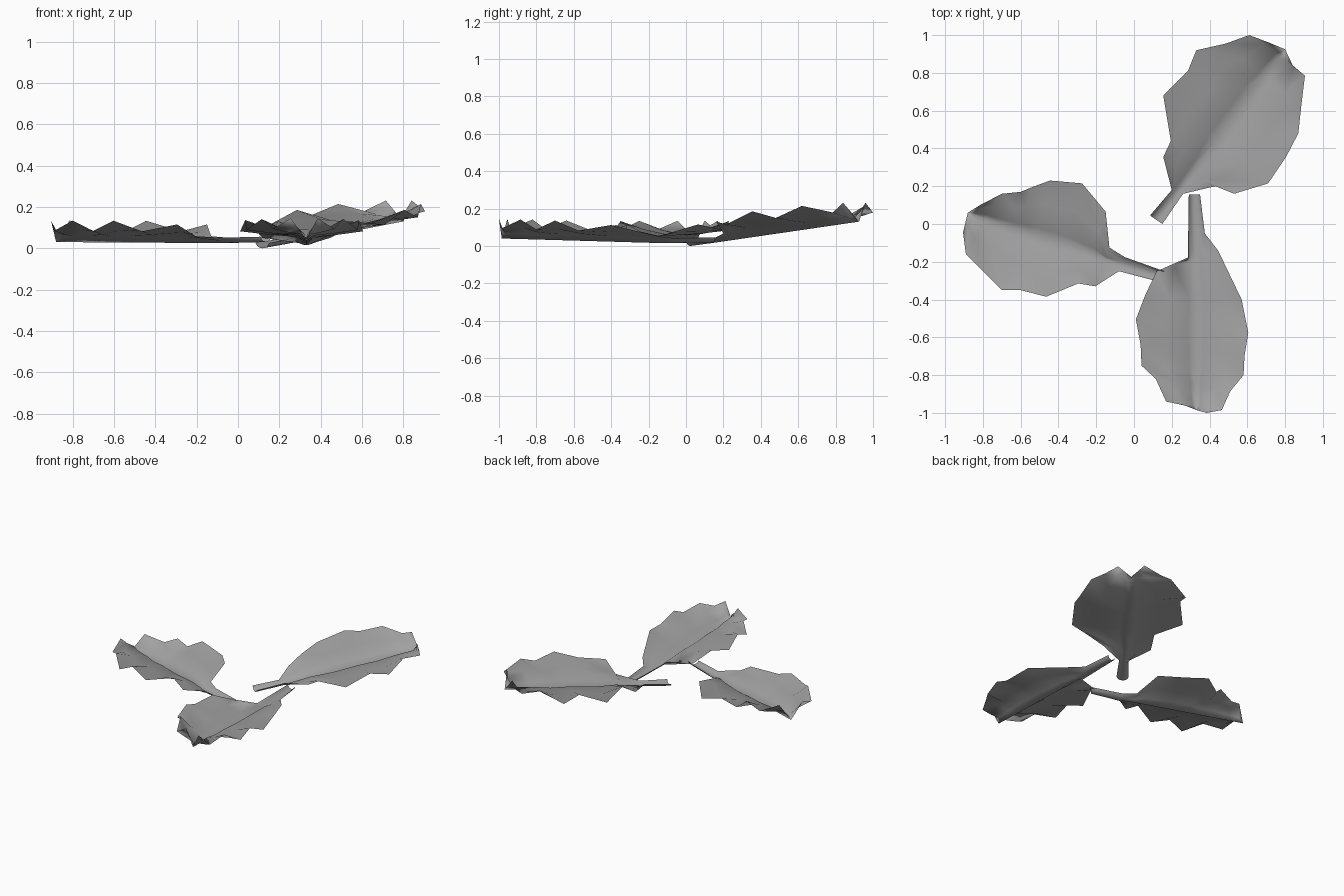
import bpy
import bmesh
from mathutils import Vector

if "Cube" in bpy.data.objects:
    bpy.data.objects.remove(bpy.data.objects["Cube"])

leaf_grey = bpy.data.materials.new("leaf_grey")
leaf_grey.use_nodes = True
grey = (0.36, 0.36, 0.36, 1)
leaf_grey.diffuse_color = grey
leaf_grey.node_tree.nodes["Principled BSDF"].inputs["Base Color"].default_value = grey

# Half cross-sections: fraction of the way to the rim, height above the midrib.
# The stem is a round trough; the blade has a narrow groove and pleats beside it.
STEM = ((0.4, 0.003), (0.75, 0.01), (1, 0.026))
HIGH_RIB = ((0.14, 0.032), (0.55, 0.06), (1, 0.105))
LOW_RIB = ((0.14, 0.028), (0.55, 0.038), (1, 0.055))


def make_leaf(name, side_a, side_b, tip, base_z, neck_z, tip_z):
    """Pleated sheet spanned between two rims, folded along a straight midrib."""
    bm = bmesh.new()
    rims = [(Vector(a), Vector(b)) for a, b in zip(side_a, side_b)]
    tip = Vector(tip)
    neck = sum(rims[1], Vector((0, 0))) / 2
    axis = tip - neck
    rows = []
    for i, (a, b) in enumerate(rims):
        middle = (a + b) / 2
        along = (middle - neck).dot(axis) / axis.length_squared
        if i > 1:
            middle = neck + axis * along
        z = base_z if i == 0 else neck_z + (tip_z - neck_z) * along
        # The blade opens gradually beyond the neck
        rise = {2: 0.6, 3: 0.85}.get(i, 1)
        ribs = STEM if i < 2 else HIGH_RIB if i % 2 else LOW_RIB

        def half(rim):
            return [bm.verts.new((*middle.lerp(rim, s), z + h * rise)) for s, h in ribs]

        centre = bm.verts.new((*middle, z))
        rows.append(half(a)[::-1] + [centre] + half(b))

    # Quads between rows, then a fan to the tip
    for low, high in zip(rows, rows[1:]):
        for j in range(len(low) - 1):
            bm.faces.new((low[j], low[j + 1], high[j + 1], high[j]))
    point = bm.verts.new((*tip, tip_z))
    for v, w in zip(rows[-1], rows[-1][1:]):
        bm.faces.new((v, w, point))

    # Upper side faces the sky
    bm.normal_update()
    for face in bm.faces:
        if face.normal.z < 0:
            face.normal_flip()
        face.smooth = True
    mesh = bpy.data.meshes.new(name)
    bm.to_mesh(mesh)
    bm.free()
    mesh.materials.append(leaf_grey)
    leaf = bpy.data.objects.new(name, mesh)
    bpy.context.collection.objects.link(leaf)


make_leaf(
    "back_leaf",
    [(.085, .045), (.2, .18), (.155, .355), (.195, .44), (.155, .68),
     (.285, .81), (.33, .92), (.485, .955), (.61, 1), (.715, .96)],
    [(.15, 0), (.26, .16), (.43, .2), (.53, .16), (.71, .215),
     (.805, .355), (.87, .48), (.885, .62), (.905, .785), (.84, .84)],
    tip=(.8, .925), base_z=0, neck_z=.02, tip_z=.13)

make_leaf(
    "right_leaf",
    [(.11, -.3), (-.08, -.25), (-.205, -.33), (-.295, -.315), (-.465, -.385),
     (-.6, -.35), (-.7, -.35), (-.8, -.25), (-.89, -.16), (-.905, -.045)],
    [(.16, -.25), (-.05, -.175), (-.13, -.125), (-.15, .065), (-.275, .215),
     (-.445, .23), (-.54, .195), (-.6, .17), (-.7, .16), (-.815, .1)],
    tip=(-.88, .06), base_z=.03, neck_z=.025, tip_z=.03)

make_leaf(
    "front_leaf",
    [(.29, .155), (.285, -.19), (.12, -.25), (.06, -.375), (.01, -.505),
     (.035, -.64), (.04, -.75), (.115, -.82), (.17, -.94), (.255, -.955)],
    [(.35, .155), (.375, -.05), (.445, -.14), (.57, -.4), (.605, -.575),
     (.585, -.7), (.58, -.8), (.51, -.885), (.465, -.985), (.385, -1)],
    tip=(.33, -.985), base_z=.02, neck_z=.015, tip_z=.04)
